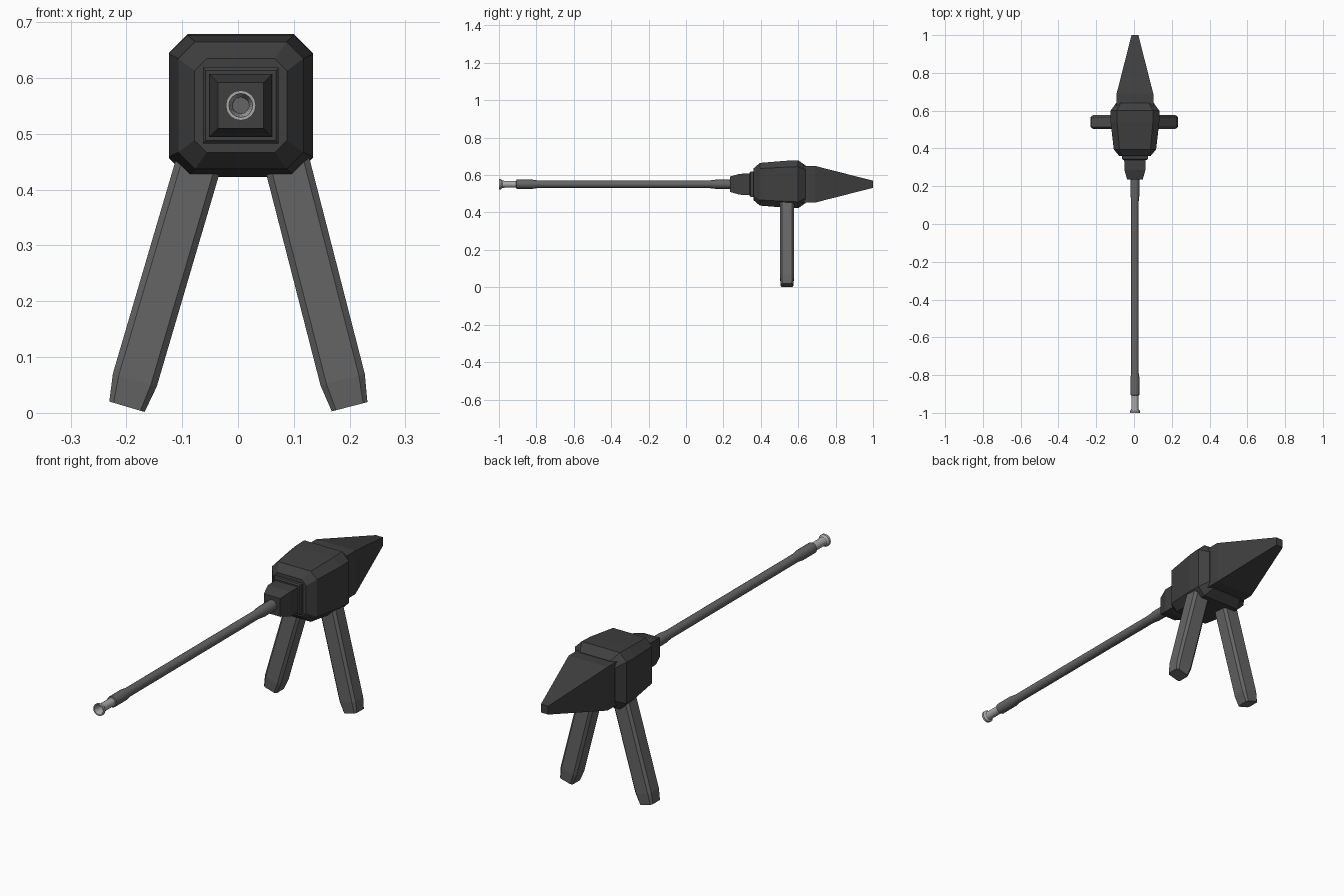
import bpy, bmesh, math
from mathutils import Matrix, Vector

if "Cube" in bpy.data.objects:
    bpy.data.objects.remove(bpy.data.objects["Cube"])


def material(name, v):
    m = bpy.data.materials.new(name)
    m.diffuse_color = (v, v, v, 1)
    m.use_nodes = True
    m.node_tree.nodes["Principled BSDF"].inputs["Base Color"].default_value = m.diffuse_color
    return m


DARK, MID, LIGHT = material("dark", 0.05), material("mid", 0.13), material("light", 0.4)


def finish(bm, name, mat, matrix=None):
    bmesh.ops.recalc_face_normals(bm, faces=bm.faces)
    me = bpy.data.meshes.new(name)
    bm.to_mesh(me)
    bm.free()
    me.materials.append(mat)
    ob = bpy.data.objects.new(name, me)
    if matrix:
        ob.matrix_world = matrix
    bpy.context.collection.objects.link(ob)
    return ob


def outline(hw, hh, c):
    # rectangle, or octagon when the corners are cut
    if c == 0:
        return [(hw, hh), (-hw, hh), (-hw, -hh), (hw, -hh)]
    return [(hw, hh - c), (hw - c, hh), (c - hw, hh), (-hw, hh - c),
            (-hw, c - hh), (c - hw, -hh), (hw - c, -hh), (hw, c - hh)]


def skin(bm, rings, caps=True):
    n = len(rings[0])
    for a, b in zip(rings, rings[1:]):
        for i in range(n):
            j = (i + 1) % n
            bm.faces.new((a[i], a[j], b[j], b[i]))
    if caps:
        bm.faces.new(rings[0])
        bm.faces.new(rings[-1])


def loft(name, sections, mat, matrix):
    # sections: (distance along local y, half width, half height, corner cut)
    bm = bmesh.new()
    rings = [[bm.verts.new((x, y, z)) for x, z in outline(hw, hh, c)]
             for y, hw, hh, c in sections]
    skin(bm, rings)
    return finish(bm, name, mat, matrix)


def lathe(name, profile, mat, matrix, sides=16):
    # profile: (y, radius), turned about local y
    bm = bmesh.new()
    rings = [[bm.verts.new((r * math.cos(2 * math.pi * i / sides), y,
                            r * math.sin(2 * math.pi * i / sides))) for i in range(sides)]
             for y, r in profile]
    skin(bm, rings)
    ob = finish(bm, name, mat, matrix)
    bpy.ops.object.select_all(action='DESELECT')
    bpy.context.view_layer.objects.active = ob
    ob.select_set(True)
    bpy.ops.object.shade_smooth_by_angle(angle=math.radians(30))
    return ob


axis = Matrix.Translation((0.005, 0, 0.551))

# Main housing with cut corners
loft("body", [(0.36, 0.083, 0.084, 0.022), (0.395, 0.112, 0.114, 0.03),
              (0.54, 0.129, 0.126, 0.034), (0.60, 0.129, 0.128, 0.034),
              (0.64, 0.1, 0.1, 0.025)], DARK, axis)

# Tapered tail
loft("tail", [(0.62, 0.097, 0.098, 0), (0.69, 0.097, 0.098, 0),
              (1.0, 0.018, 0.019, 0)], DARK, axis)

# Barrel mount: stepped collar and tapered block
loft("collar", [(0.34, 0.063, 0.063, 0), (0.345, 0.068, 0.068, 0),
                (0.38, 0.068, 0.068, 0)], DARK, axis)
loft("barrel_mount", [(0.235, 0.041, 0.041, 0), (0.287, 0.056, 0.056, 0),
                      (0.36, 0.057, 0.057, 0)], DARK, axis)

# Long barrel with thickened ends
lathe("barrel", [(-0.908, 0.02), (-0.905, 0.0245), (-0.82, 0.0245), (-0.79, 0.02),
                 (0.12, 0.02), (0.16, 0.0245), (0.26, 0.0245)], MID, axis)

# Hollow muzzle with flared lip
lathe("muzzle", [(-0.88, 0.014), (-0.96, 0.015), (-0.985, 0.018), (-1.0, 0.0215),
                 (-1.0, 0.027), (-0.99, 0.027), (-0.982, 0.02), (-0.97, 0.0185),
                 (-0.89, 0.0185)], LIGHT, axis)

# Two splayed legs
for side, x, angle in (("left", -0.199, 16.4), ("right", 0.2, 14.4)):
    s = -1 if x < 0 else 1
    a = math.radians(angle)
    along = Vector((-s * math.sin(a), 0, math.cos(a)))
    across = Vector((math.cos(a), 0, s * math.sin(a)))
    m = Matrix((across, along, across.cross(along))).transposed().to_4x4()
    m.translation = (x, 0.54, 0.011)
    loft("leg_" + side, [(0, 0.033, 0.033, 0.008), (0.05, 0.041, 0.038, 0.011),
                         (0.52, 0.041, 0.038, 0.011)], MID, m)
